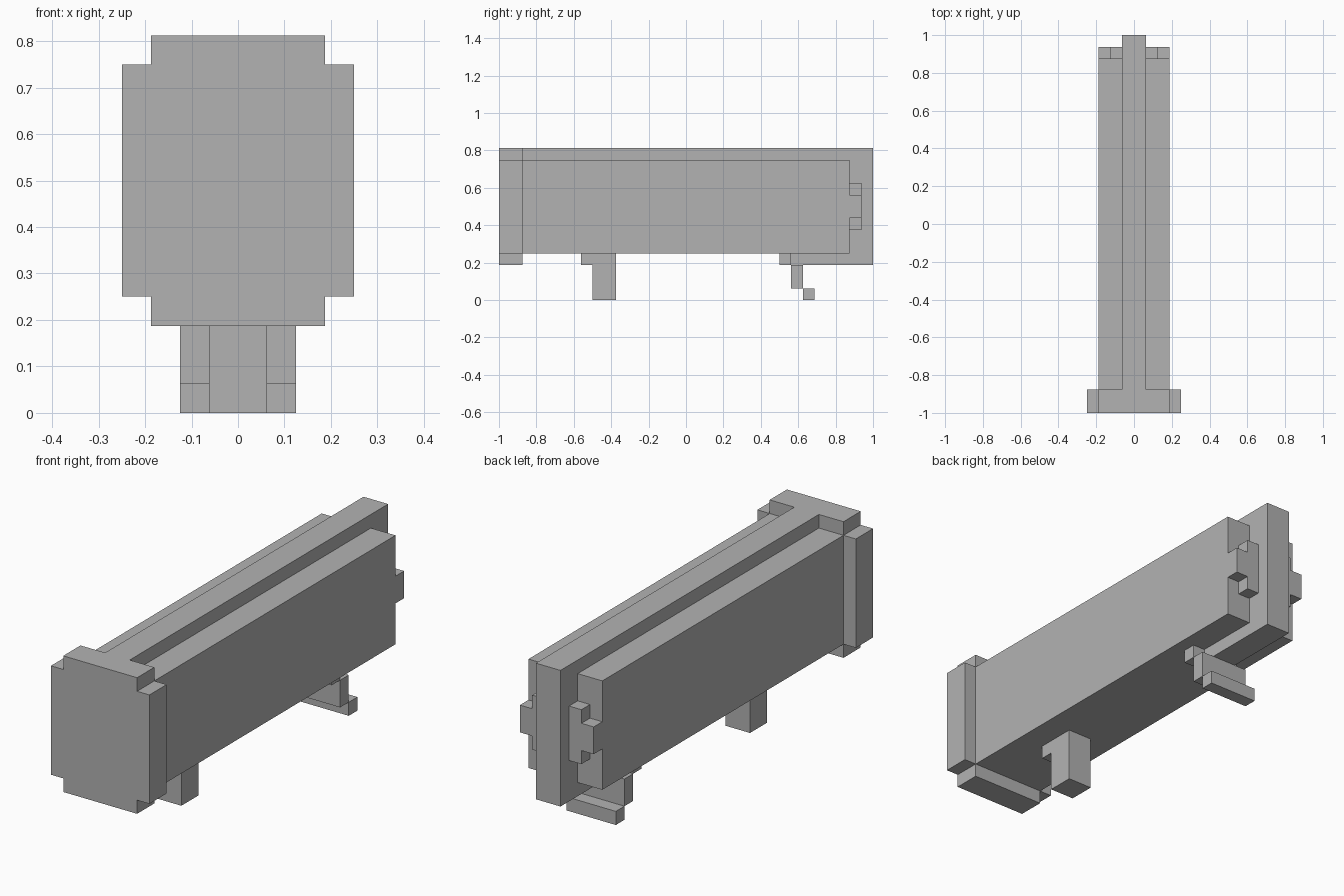
import bpy
import bmesh

cube = bpy.data.objects.get("Cube")
if cube:
    bpy.data.objects.remove(cube, do_unlink=True)

U = 1 / 16  # one grid step; all sizes below are in steps

grey = bpy.data.materials.new("Plain grey")
grey.use_nodes = True
colour = (0.448, 0.448, 0.448, 1)
grey.diffuse_color = colour
grey.node_tree.nodes["Principled BSDF"].inputs["Base Color"].default_value = colour


def prism(name, outline, start, end, axis):
    """Extrude a closed outline along 'x' (outline in y, z) or 'y' (outline in x, z)."""
    bm = bmesh.new()
    if axis == "x":
        verts = [bm.verts.new((start * U, a * U, b * U)) for a, b in outline]
        move = ((end - start) * U, 0, 0)
    else:
        verts = [bm.verts.new((a * U, start * U, b * U)) for a, b in outline]
        move = (0, (end - start) * U, 0)
    face = bm.faces.new(verts)
    cap = bmesh.ops.extrude_face_region(bm, geom=[face], use_keep_orig=True)
    moved = [g for g in cap["geom"] if isinstance(g, bmesh.types.BMVert)]
    bmesh.ops.translate(bm, verts=moved, vec=move)
    bmesh.ops.recalc_face_normals(bm, faces=bm.faces[:])
    mesh = bpy.data.meshes.new(name)
    bm.to_mesh(mesh)
    bm.free()
    mesh.materials.append(grey)
    obj = bpy.data.objects.new(name, mesh)
    bpy.context.collection.objects.link(obj)
    return obj


def rect(a0, a1, b0, b1):
    return [(a0, b0), (a1, b0), (a1, b1), (a0, b1)]


# Long main body
prism("body", rect(-3, 3, 4, 12), -14, 14, "y")

# Front plate with notched corners
right_edge = [(3, 3), (3, 4), (4, 4), (4, 12), (3, 12), (3, 13)]
left_edge = [(-x, z) for x, z in reversed(right_edge)]
prism("front_plate", right_edge + left_edge, -16, -14, "y")

# Hooked rail over the top, down the back and under the rear
prism("rail", [(-14, 12), (14, 12), (14, 4), (9, 4), (9, 3), (16, 3),
               (16, 13), (-14, 13)], -1, 1, "x")

# Stepped latches either side of the rail at the back
for side, s in (("left", 1), ("right", -1)):
    prism(side + "_latch", [(s * x, z) for x, z in (
        (1, 6), (2, 6), (2, 7), (3, 7), (3, 9), (2, 9), (2, 10), (1, 10))],
        14, 15, "y")

# Front foot with a small ledge ahead of it
prism("front_foot", [(-9, 4), (-9, 3), (-8, 3), (-8, 0), (-6, 0), (-6, 4)],
      -1, 1, "x")

# Rear foot stepping backwards in three bars
for name, y, z0, z1 in (("rear_foot_mount", 8, 3, 4),
                        ("rear_foot_leg", 9, 1, 3),
                        ("rear_foot_bar", 10, 0, 1)):
    prism(name, rect(y, y + 1, z0, z1), -2, 2, "x")
